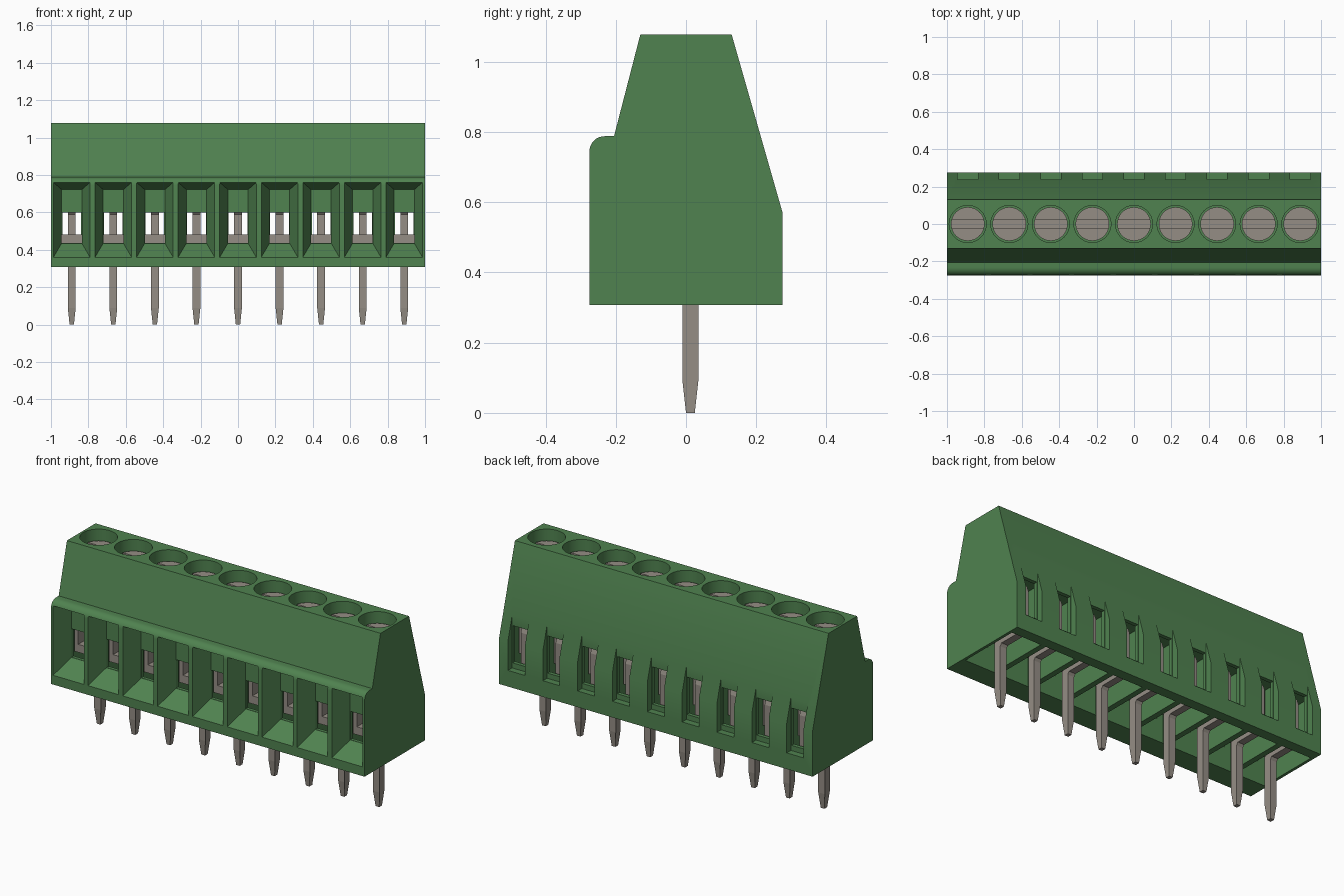
import bpy, bmesh, math
from mathutils import Matrix

if "Cube" in bpy.data.objects:
    bpy.data.objects.remove(bpy.data.objects["Cube"], do_unlink=True)

POLES = 9
PITCH = 2 / POLES
CENTRES = [(i - (POLES - 1) / 2) * PITCH for i in range(POLES)]


def material(name, rgb):
    m = bpy.data.materials.new(name)
    m.use_nodes = True
    m.diffuse_color = (*rgb, 1)
    m.node_tree.nodes["Principled BSDF"].inputs["Base Color"].default_value = (*rgb, 1)
    return m


GREEN = material("housing green", (0.08, 0.225, 0.08))
METAL = material("tinned metal", (0.30, 0.27, 0.235))


def finish(bm, name, mat=None):
    bmesh.ops.recalc_face_normals(bm, faces=bm.faces)
    me = bpy.data.meshes.new(name)
    bm.to_mesh(me)
    bm.free()
    ob = bpy.data.objects.new(name, me)
    bpy.context.collection.objects.link(ob)
    if mat:
        me.materials.append(mat)
    return ob


def extrude_x(bm, profile, x0, x1):
    """Extrude a (y, z) outline along x."""
    a = [bm.verts.new((x0, y, z)) for y, z in profile]
    b = [bm.verts.new((x1, y, z)) for y, z in profile]
    n = len(a)
    bm.faces.new(a)
    bm.faces.new(b[::-1])
    for i in range(n):
        bm.faces.new((a[i], b[i], b[(i + 1) % n], a[(i + 1) % n]))
    return a + b


def box(bm, x0, x1, y0, y1, z0, z1):
    return extrude_x(bm, [(y0, z0), (y1, z0), (y1, z1), (y0, z1)], x0, x1)


def cylinder(bm, x, r, z0, z1, seg=40):
    bmesh.ops.create_cone(bm, cap_ends=True, segments=seg, radius1=r, radius2=r,
                          depth=z1 - z0, matrix=Matrix.Translation((x, 0, (z0 + z1) / 2)))


def cut(ob, add):
    """Subtract one shape per pole, made by add(bm, x)."""
    bm = bmesh.new()
    for x in CENTRES:
        add(bm, x)
    cutter = finish(bm, "cutter")
    cutter.hide_render = True
    mod = ob.modifiers.new("cut", "BOOLEAN")
    mod.operation, mod.solver, mod.object = "DIFFERENCE", "EXACT", cutter
    bpy.context.view_layer.objects.active = ob
    bpy.ops.object.modifier_apply(modifier=mod.name)
    bpy.data.objects.remove(cutter, do_unlink=True)


def smooth(ob):
    bpy.ops.object.select_all(action="DESELECT")
    ob.select_set(True)
    bpy.context.view_layer.objects.active = ob
    bpy.ops.object.shade_smooth_by_angle(angle=math.radians(30))


# Housing: side outline with a rounded front shoulder
outline = [(-0.275, 0.307), (0.275, 0.307), (0.275, 0.57), (0.13, 1.078),
           (-0.13, 1.078), (-0.205, 0.788)]
for i in range(9):
    a = math.pi / 2 * (1 + i / 8)
    outline.append((-0.232 + 0.043 * math.cos(a), 0.745 + 0.043 * math.sin(a)))
bm = bmesh.new()
extrude_x(bm, outline, -1, 1)
housing = finish(bm, "housing", GREEN)


# Tapered wire entry in the front
def funnel(bm, x):
    for v in box(bm, x - 0.102, x + 0.102, -0.285, -0.17, 0.353, 0.764):
        if v.co.y > -0.2:
            v.co.x = x + (0.054 if v.co.x > x else -0.054)
            v.co.z = 0.722 if v.co.z > 0.5 else 0.435


cut(housing, funnel)
# Terminal chamber, open underneath
cut(housing, lambda bm, x: box(bm, x - 0.095, x + 0.095, -0.15, 0.215, 0.2, 0.66))
# Opening from the wire entry into the chamber
cut(housing, lambda bm, x: box(bm, x - 0.0535, x + 0.0535, -0.18, -0.1, 0.436, 0.6))
# Notch and window in the back
cut(housing, lambda bm, x: box(bm, x - 0.054, x + 0.054, 0.237, 0.4, 0.40, 0.80))
cut(housing, lambda bm, x: box(bm, x - 0.05, x + 0.05, 0.19, 0.26, 0.43, 0.645))
# Screw wells in the top
cut(housing, lambda bm, x: cylinder(bm, x, 0.099, 0.82, 1.2))
smooth(housing)

# Screws with a slotted head
bm = bmesh.new()
for x in CENTRES:
    cylinder(bm, x, 0.09, 0.81, 1.015)
screws = finish(bm, "screws", METAL)
cut(screws, lambda bm, x: box(bm, x - 0.12, x + 0.12, -0.025, 0.025, 0.985, 1.1))
smooth(screws)

# Contact pins: solder leg, arm to the back, riser and top hook
pin = [(0.0, 0.0), (0.025, 0.0), (0.035, 0.09), (0.035, 0.335), (0.045, 0.35),
       (0.175, 0.35), (0.195, 0.36), (0.205, 0.38), (0.205, 0.60), (0.195, 0.628),
       (0.17, 0.64), (0.0, 0.64), (0.0, 0.602), (0.15, 0.602), (0.16, 0.59),
       (0.16, 0.405), (0.15, 0.395), (0.015, 0.395), (-0.004, 0.386), (-0.01, 0.365),
       (-0.01, 0.09)]
bm = bmesh.new()
for x in CENTRES:
    for v in extrude_x(bm, pin, x - 0.021, x + 0.021):
        if v.co.z < 0.01:
            v.co.x = x + (v.co.x - x) * 0.55
finish(bm, "contact_pins", METAL)

# Wire clamps: U-shaped cages in the chambers
bm = bmesh.new()
for x in CENTRES:
    u = [(-0.085, 0.436), (0.085, 0.436), (0.085, 0.65), (0.06, 0.65),
         (0.06, 0.482), (-0.06, 0.482), (-0.06, 0.65), (-0.085, 0.65)]
    a = [bm.verts.new((x + px, -0.10, pz)) for px, pz in u]
    b = [bm.verts.new((x + px, 0.13, pz)) for px, pz in u]
    bm.faces.new(a)
    bm.faces.new(b[::-1])
    for i in range(8):
        bm.faces.new((a[i], b[i], b[(i + 1) % 8], a[(i + 1) % 8]))
finish(bm, "wire_clamps", METAL)
